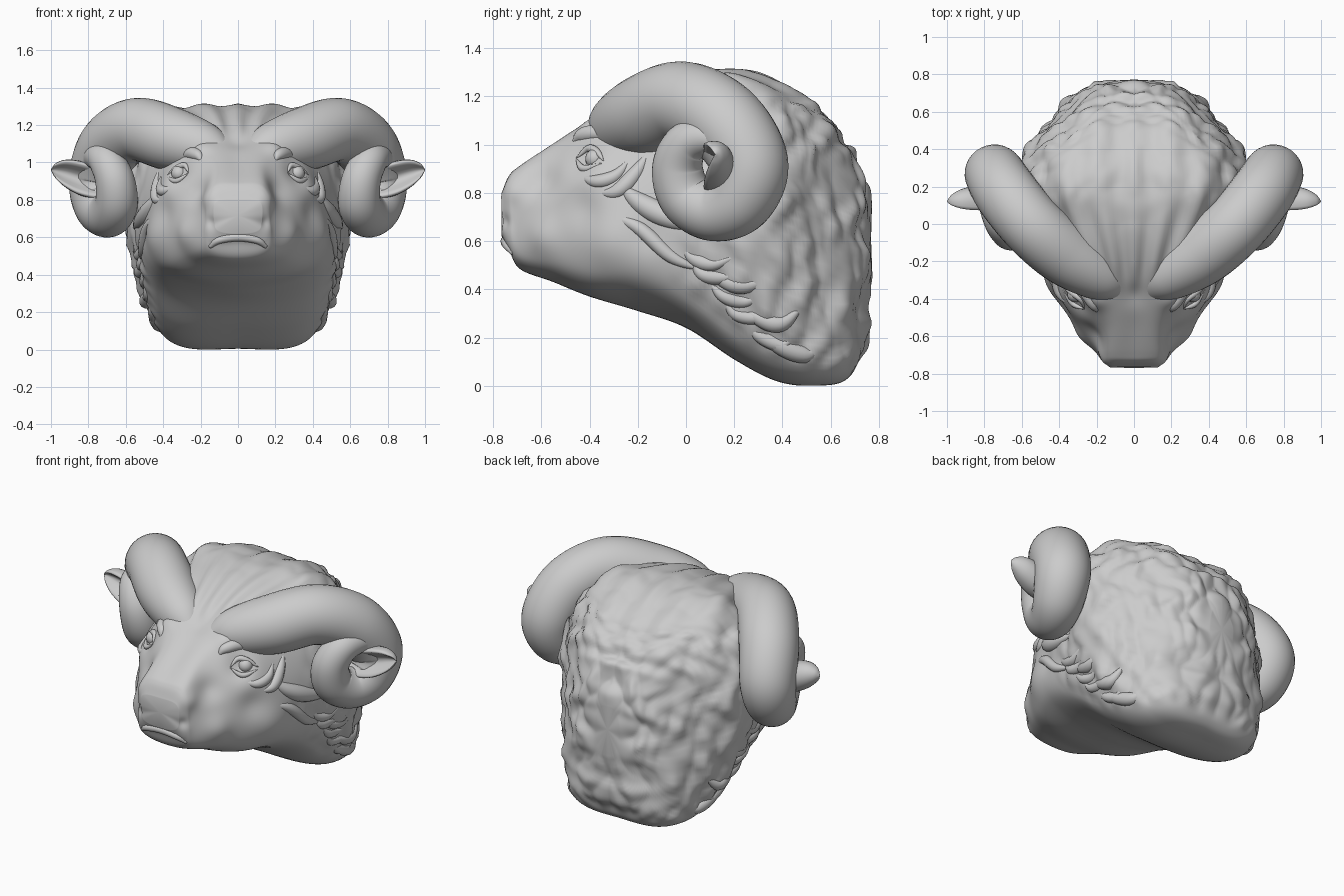
import bpy, bmesh, math, random
from mathutils import Vector, noise
from mathutils.bvhtree import BVHTree

if "Cube" in bpy.data.objects:
    bpy.data.objects.remove(bpy.data.objects["Cube"])

random.seed(4)


def spline(pts, n, closed=False):
    """Catmull-Rom samples through points of any dimension."""
    P = [Vector(p) for p in pts]
    if closed:
        P = [P[-1]] + P + P[:2]
    else:
        P = [P[0] * 2 - P[1]] + P + [P[-1] * 2 - P[-2]]
    out = []
    for i in range(1, len(P) - 2):
        a, b, c, d = P[i - 1:i + 3]
        for k in range(n):
            t = k / n
            out.append((b * 2 + (c - a) * t + (a * 2 - b * 5 + c * 4 - d) * t * t
                        + (b * 3 - a - c * 3 + d) * t ** 3) * 0.5)
    if not closed:
        out.append(P[-2])
    return out


def loft(rings):
    bm = bmesh.new()
    rows = [[bm.verts.new(p) for p in r] for r in rings]
    n = len(rows[0])
    for a, b in zip(rows, rows[1:]):
        for i in range(n):
            bm.faces.new((a[i], a[(i + 1) % n], b[(i + 1) % n], b[i]))
    for row in (rows[0], rows[-1]):
        mid = bm.verts.new(sum((v.co for v in row), Vector()) / n)
        for i in range(n):
            bm.faces.new((row[i], row[(i + 1) % n], mid))
    bmesh.ops.recalc_face_normals(bm, faces=bm.faces)
    bm.normal_update()
    return bm


def finish(name, bm, mirror=True):
    me = bpy.data.meshes.new(name)
    bm.to_mesh(me)
    for p in me.polygons:
        p.use_smooth = True
    ob = bpy.data.objects.new(name, me)
    bpy.context.collection.objects.link(ob)
    if mirror:
        ob.modifiers.new("Mirror", 'MIRROR')
    return ob


def tube(path, sides=12):
    """Tapered tube along (x, y, z, radius) samples."""
    pts = [Vector(p[:3]) for p in path]
    rings, nrm = [], Vector((0.3, 0.2, 1))
    for i, p in enumerate(pts):
        t = (pts[min(i + 1, len(pts) - 1)] - pts[max(i - 1, 0)]).normalized()
        nrm = (nrm - t * nrm.dot(t)).normalized()
        bi = t.cross(nrm)
        rings.append([p + (nrm * math.cos(a) + bi * math.sin(a)) * path[i][3]
                      for a in (2 * math.pi * k / sides for k in range(sides))])
    return loft(rings)


def step(a, b, v):
    t = min(1, max(0, (v - a) / (b - a)))
    return t * t * (3 - 2 * t)


# Head and neck: y, top z, shoulder x z, side x z, lower x z, bottom z
STATIONS = [
    (-.765, .80, .11, .79, .13, .72, .11, .64, .62),
    (-.735, .87, .13, .85, .165, .72, .15, .58, .57),
    (-.69, .91, .14, .89, .19, .72, .18, .53, .485),
    (-.55, 1.00, .15, .98, .29, .76, .27, .50, .43),
    (-.40, 1.10, .21, 1.07, .40, .83, .36, .46, .37),
    (-.20, 1.22, .28, 1.16, .47, .80, .44, .44, .31),
    (0, 1.29, .36, 1.21, .54, .80, .45, .35, .24),
    (.20, 1.30, .41, 1.25, .61, .82, .44, .21, .11),
    (.38, 1.255, .38, 1.20, .59, .78, .43, .12, .02),
    (.54, 1.155, .29, 1.11, .45, .73, .40, .09, .005),
    (.67, 1.00, .20, .97, .32, .66, .33, .12, .03),
    (.74, .86, .12, .84, .21, .62, .21, .26, .17),
    (.77, .75, .05, .73, .08, .62, .06, .48, .45),
]
rings = []
for s in spline(STATIONS, 13):
    half = [(0, s[1]), (s[2], s[3]), (s[4], s[5]), (s[6], s[7]), (0, s[8])]
    ring = half + [(-x, z) for x, z in half[3:0:-1]]
    rings.append([Vector((q[0], s[0], max(0, q[1]))) for q in spline(ring, 18, True)])
head = loft(rings)

# Sculpted bulges and hollows (centre, radius, height)
BUMPS = [((.33, -.45, .96), .07, -.03), ((.40, -.30, .60), .10, .025),
         ((.36, -.40, .73), .08, -.03), ((.20, -.58, .84), .07, -.025),
         ((.15, -.70, .80), .05, .015), ((.26, -.58, .62), .08, .025),
         ((.20, -.40, 1.07), .06, .02), ((0, -.38, 1.11), .07, -.012),
         ((.14, -.74, .68), .03, -.015), ((.46, -.15, .62), .06, -.02)]
moves = []
for v in head.verts:
    p, nv = v.co.copy(), v.normal.copy()
    q = Vector((abs(p.x), p.y, p.z))
    d = sum(h * math.exp(-((q - Vector(c)).length / r) ** 2) for c, r, h in BUMPS)
    # Woolly locks, longer along the crown
    mask = (step(-.12, .15, p.y) * step(-.7, -.35, nv.z) * step(.0, .15, p.z)
            * (1 - .6 * step(.75, .77, p.y)))
    crown = step(.5, .85, nv.z)
    if mask > 0:
        w = noise.noise_vector(q * 4) * .09
        f = noise.voronoi(Vector(((q.x + w.x) * 9, (q.y + w.y) * (9 - 5 * crown),
                                  (q.z + w.z) * 6)))[0]
        d += mask * (.042 - .02 * crown) * (.45 - f[0])
        d += mask * (1 - crown) * .007 * math.sin(38 * (q.y + .06 * math.sin(q.z * 22)))
    # Long ridges along the crown, fanning out to the back
    fan = q.x / (.55 + .6 * step(-.4, .3, q.y))
    d += crown * step(-.4, -.2, p.y) * .011 * math.cos(38 * fan)
    moves.append(p + nv * d)
for v, p in zip(head.verts, moves):
    v.co = (p.x, p.y, max(0, p.z))
head.normal_update()
skin = BVHTree.FromBMesh(head)
finish("head", head, False)

# Curled horns, each coiled in a plane turned 45 degrees outward
HORN = [(.05, -.37, 1.03, .05), (.16, -.29, 1.07, .13), (.355, -.165, 1.125, .17),
        (.54, -.01, 1.175, .17), (.68, .16, 1.09, .17), (.745, .265, .92, .16),
        (.735, .22, .775, .145), (.69, .11, .725, .125), (.65, .0, .785, .115),
        (.66, -.035, .91, .105), (.71, .01, 1.01, .09), (.76, .10, 1.025, .07),
        (.78, .16, .96, .05), (.77, .16, .88, .02)]
finish("horn", tube(spline(HORN, 10), 32))

# Pointed ears with a hollow front
ear = []
for x, z, r in spline([(.62, .88, .06), (.74, .89, .085), (.84, .915, .092),
                       (.92, .94, .075), (.975, .955, .04), (1, .96, .003)], 6):
    ring = []
    for k in range(28):
        a = 2 * math.pi * k / 28
        c = math.cos(a)
        y = .9 * c if c > 0 else 1.5 * c * (1 - 1.2 * c * c)
        ring.append(Vector((x, .12 + r * y, z + r * math.sin(a))))
    ear.append(ring)
finish("ear", loft(ear))


def strand(name, pts, r, sink=.35):
    """Raised fold or lock half buried in the skin, tapered to both ends."""
    path = []
    for p in pts:
        co, nv = skin.find_nearest(Vector(p))[:2]
        path.append(co - nv * r * sink)
    path = spline(path, 8)
    m = len(path) - 1
    finish(name, tube([(*p, r * (.1 + .9 * math.sin(math.pi * i / m)))
                       for i, p in enumerate(path)]))


# Brows, eyelids and cheek folds
strand("brow", [(.19, -.47, 1.0), (.23, -.45, 1.05), (.31, -.38, 1.08), (.42, -.28, 1.05)], .035)
strand("upper_eyelid", [(.29, -.47, .96), (.33, -.45, 1.005), (.38, -.41, 1.005), (.42, -.36, .96)], .017, 0)
strand("lower_eyelid", [(.29, -.47, .955), (.35, -.45, .93), (.42, -.37, .95)], .015, 0)
strand("eye_fold", [(.33, -.46, .89), (.40, -.38, .85), (.44, -.30, .88), (.44, -.24, .97)], .03)
strand("eye_fold", [(.40, -.38, .80), (.45, -.29, .81), (.47, -.22, .90), (.46, -.17, 1.0)], .035)
strand("cheek_fold", [(.45, -.30, .86), (.49, -.19, .76), (.54, -.05, .69), (.58, .12, .65)], .05)
strand("jaw_fold", [(.40, -.36, .72), (.46, -.2, .66), (.49, -.06, .54), (.52, .06, .48)], .032)

# Jaw locks sweeping back
for i in range(8):
    y = -.02 + .045 * i + random.uniform(-.02, .02)
    z = .60 - .06 * i + random.uniform(-.02, .02)
    n = random.uniform(.7, 1.2)
    strand("jaw_lock", [(.55, y, z), (.53, y + .06 * n, z - .06), (.53, y + .16 * n, z - .08),
                        (.55, y + .28 * n, z - .04)], .036 * n, .5)

# Eyeballs
eye = bmesh.new()
bmesh.ops.create_uvsphere(eye, u_segments=20, v_segments=12, radius=.042)
spot = skin.find_nearest(Vector((.355, -.43, .97)))[0]
bmesh.ops.translate(eye, verts=eye.verts, vec=spot - Vector((.012, -.015, 0)))
finish("eyeball", eye)

# Upper lip
lip = [(-.15, -.715, .55, .012), (-.10, -.742, .585, .02), (0, -.748, .60, .022),
       (.10, -.742, .585, .02), (.15, -.715, .55, .012)]
finish("upper_lip", tube(spline(lip, 8)), False)
